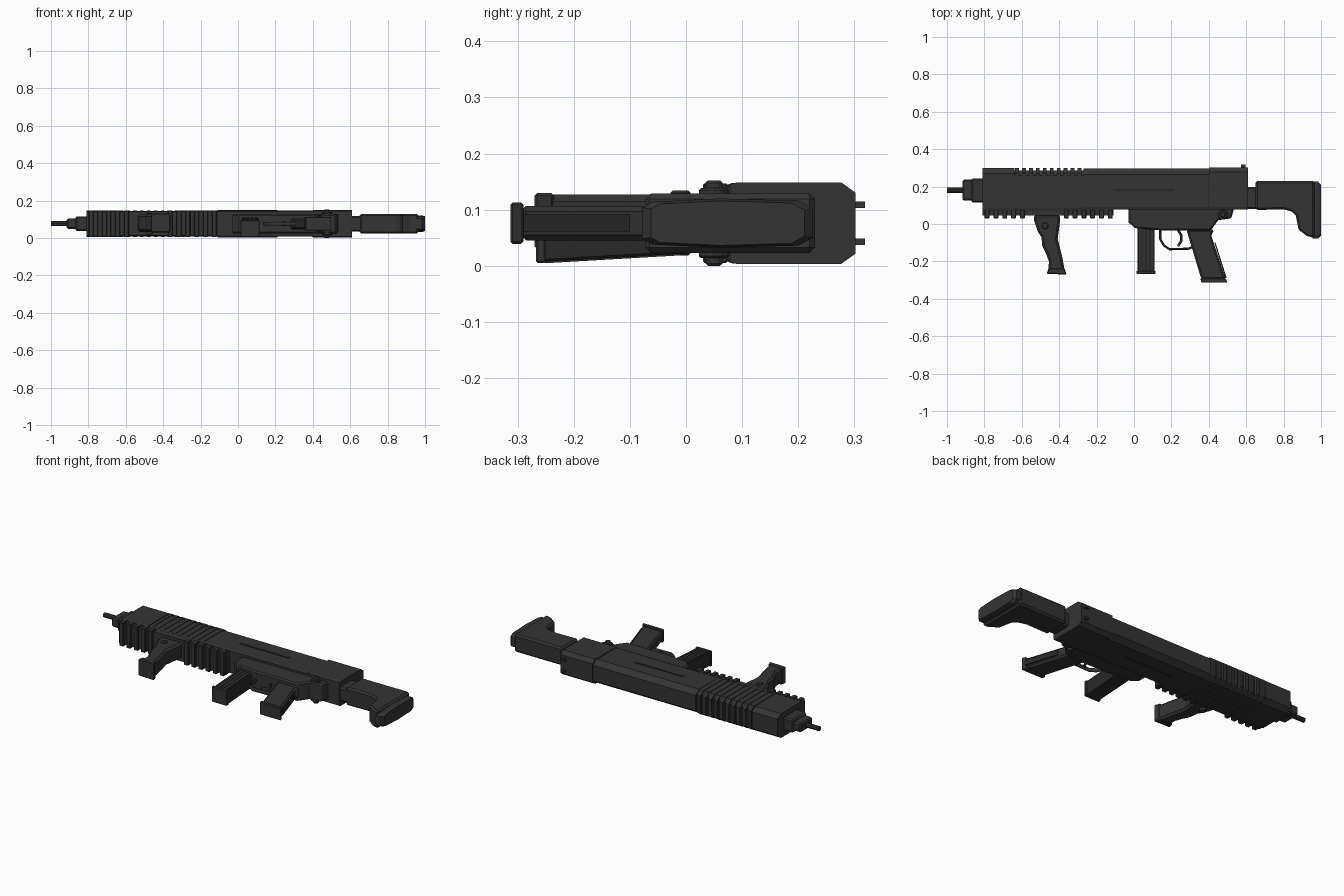
import bpy, bmesh, math
from mathutils import Matrix, Vector

if "Cube" in bpy.data.objects:
    bpy.data.objects.remove(bpy.data.objects["Cube"], do_unlink=True)

MID = 0.076  # mid plane of the thickness


def material(name, value):
    m = bpy.data.materials.new(name)
    m.use_nodes = True
    col = (value, value, value, 1)
    m.diffuse_color = col
    bsdf = m.node_tree.nodes["Principled BSDF"]
    bsdf.inputs["Base Color"].default_value = col
    bsdf.inputs["Roughness"].default_value = 0.7
    return m


grey = material("dark grey", 0.034)
black = material("near black", 0.022)


def finish(name, bm, mat, bevel=0):
    bmesh.ops.recalc_face_normals(bm, faces=bm.faces)
    me = bpy.data.meshes.new(name)
    bm.to_mesh(me)
    bm.free()
    me.materials.append(mat)
    ob = bpy.data.objects.new(name, me)
    bpy.context.collection.objects.link(ob)
    if bevel:
        b = ob.modifiers.new("bevel", "BEVEL")
        b.width = bevel
        b.segments = 1
        b.limit_method = "ANGLE"
        b.angle_limit = math.radians(50)
    return ob


def extrude(name, points, vec, mat=grey, bevel=0):
    bm = bmesh.new()
    face = bm.faces.new([bm.verts.new(p) for p in points])
    res = bmesh.ops.extrude_face_region(bm, geom=[face])
    moved = [g for g in res["geom"] if isinstance(g, bmesh.types.BMVert)]
    bmesh.ops.translate(bm, verts=moved, vec=vec)
    return finish(name, bm, mat, bevel)


def slab(name, outline, width, mat=grey, bevel=0, mid=MID):
    """Side outline in x and y, given a thickness in z."""
    pts = [(x, y, mid - width / 2) for x, y in outline]
    return extrude(name, pts, (0, 0, width), mat, bevel)


def box(name, x0, x1, y0, y1, width, mat=grey, bevel=0, mid=MID):
    return slab(name, [(x0, y0), (x1, y0), (x1, y1), (x0, y1)], width, mat, bevel, mid)


def tube_section(name, x0, x1, y0, y1, width, cut, mat=grey):
    """Housing section along x with chamfered upper corners."""
    h = width / 2
    half = [(y0, h - 0.004), (y0 + 0.012, h), (y1 - cut * 1.4, h), (y1, h - cut)]
    ring = half + [(y, -z) for y, z in reversed(half)]
    return extrude(name, [(x0, y, MID + z) for y, z in ring], (x1 - x0, 0, 0), mat)


def cylinder(name, x, y, radius, depth, sides=12, mat=grey):
    bm = bmesh.new()
    bmesh.ops.create_cone(bm, cap_ends=True, segments=sides, radius1=radius, radius2=radius,
                          depth=depth, matrix=Matrix.Translation((x, y, MID)))
    return finish(name, bm, mat, 0.004)


# Main housing
tube_section("front_housing", -0.81, -0.64, 0.07, 0.30, 0.143, 0.022)
tube_section("ribbed_housing", -0.64, -0.27, 0.07, 0.285, 0.136, 0.018)
tube_section("receiver", -0.27, 0.40, 0.078, 0.298, 0.139, 0.024)
tube_section("rear_receiver", 0.40, 0.61, 0.078, 0.302, 0.145, 0.018)

# Cooling ribs wrapped around the housing
for i in range(10):
    x = -0.625 + i * 0.037
    tube_section(f"housing_rib_{i + 1}", x - 0.01, x + 0.01, 0.075, 0.30, 0.142, 0.020)

# Lower rail with teeth, left open around the fore grip
box("lower_rail", -0.81, -0.11, 0.045, 0.08, 0.128)
for i in range(15):
    x = -0.785 + i * 0.047
    if x < -0.55 or x > -0.39:
        box(f"rail_tooth_{i + 1}", x - 0.013, x + 0.013, 0.03, 0.074, 0.142, bevel=0.003)

# Side slots and ejection cover
for side in (-1, 1):
    z = MID + side * 0.0695
    box("side_slot", -0.11, 0.21, 0.173, 0.186, 0.006, black, mid=z)
    box("sight_post", 0.572, 0.595, 0.295, 0.319, 0.012, mid=MID + side * 0.033)
    box("side_seam", 0.396, 0.401, 0.085, 0.26, 0.005, black, mid=z)

# Barrel and muzzle collars
box("muzzle_collar", -0.87, -0.80, 0.115, 0.243, 0.078, bevel=0.008)
box("muzzle_block", -0.917, -0.86, 0.125, 0.237, 0.054, bevel=0.008)
bm = bmesh.new()
bmesh.ops.create_cone(bm, cap_ends=True, segments=10, radius1=0.014, radius2=0.014, depth=0.12,
                      matrix=Matrix.Translation((-0.94, 0.181, MID)) @ Matrix.Rotation(math.pi / 2, 4, "Y"))
finish("barrel", bm, grey)

# Lower receiver
slab("lower_receiver", [(-0.03, 0.10), (-0.03, 0.01), (0.005, -0.022), (0.15, -0.035), (0.41, -0.036),
                        (0.45, 0.02), (0.52, 0.03), (0.54, 0.10)], 0.106, bevel=0.008)
cylinder("receiver_pin", 0.475, 0.05, 0.027, 0.125)
cylinder("receiver_pin_cap", 0.475, 0.05, 0.015, 0.152)

# Magazine, leaning slightly to one side
def lean(ob):
    for v in ob.data.vertices:
        v.co.z += 0.058 * (v.co.y + 0.02)


lean(box("magazine", 0.02, 0.11, -0.262, 0.02, 0.086, black, 0.004, mid=0.064))
lean(box("magazine_base", 0.014, 0.114, -0.267, -0.25, 0.09, bevel=0.003, mid=0.064))
for i in range(4):
    x = 0.033 + i * 0.021
    lean(box(f"magazine_rib_{i + 1}", x - 0.005, x + 0.005, -0.252, -0.01, 0.092, mid=0.064))

# Trigger guard and trigger
def rod(name, points, radius):
    cu = bpy.data.curves.new(name, "CURVE")
    cu.dimensions = "3D"
    cu.bevel_depth = radius
    cu.bevel_resolution = 1
    sp = cu.splines.new("POLY")
    sp.points.add(len(points) - 1)
    for p, (x, y) in zip(sp.points, points):
        p.co = (x, y, MID, 1)
    cu.materials.append(grey)
    ob = bpy.data.objects.new(name, cu)
    bpy.context.collection.objects.link(ob)
    ob.scale.z = 2
    ob.location.z = -MID


rod("trigger_guard", [(0.14, -0.03), (0.14, -0.08), (0.16, -0.115), (0.19, -0.135),
                      (0.29, -0.132), (0.32, -0.12)], 0.006)
rod("trigger", [(0.235, -0.03), (0.252, -0.06), (0.254, -0.09), (0.235, -0.118)], 0.007)

# Rear grip with a flared foot
slab("rear_grip", [(0.28, -0.03), (0.43, -0.03), (0.413, -0.06), (0.49, -0.295), (0.36, -0.295)],
     0.062, bevel=0.01)
slab("grip_foot", [(0.355, -0.29), (0.49, -0.29), (0.50, -0.313), (0.36, -0.313)], 0.074, bevel=0.004)
slab("grip_back_strip", [(0.43, -0.10), (0.436, -0.10), (0.496, -0.29), (0.488, -0.29)], 0.03, black)

# Fore grip
slab("fore_grip", [(-0.535, 0.05), (-0.535, 0.02), (-0.515, -0.04), (-0.495, -0.07), (-0.49, -0.12),
                   (-0.47, -0.16), (-0.455, -0.20), (-0.458, -0.25), (-0.37, -0.25), (-0.383, -0.18),
                   (-0.408, -0.08), (-0.395, 0.02), (-0.395, 0.05)], 0.094, bevel=0.012, mid=0.08)
slab("fore_grip_foot", [(-0.457, -0.235), (-0.372, -0.235), (-0.36, -0.27), (-0.467, -0.267)],
     0.10, bevel=0.005, mid=0.08)
cylinder("fore_grip_pin", -0.475, -0.01, 0.018, 0.116)

# Shoulder stock
box("stock_neck", 0.60, 0.67, 0.08, 0.197, 0.082, bevel=0.008)
slab("stock", [(0.65, 0.075), (0.65, 0.23), (0.965, 0.23), (0.965, -0.075), (0.925, -0.065),
               (0.88, -0.03), (0.865, 0.045), (0.845, 0.066), (0.80, 0.078)], 0.106, bevel=0.01)

# Butt pad tapering towards the rear
bm = bmesh.new()
outline = [(-0.078, 0.028), (-0.06, 0.038), (0.06, 0.044), (0.20, 0.04), (0.226, 0.026)]
ring = outline + [(y, -z) for y, z in reversed(outline)]
front = bm.faces.new([bm.verts.new((0.955, y, MID + z)) for y, z in ring])
for x, shrink in ((0.985, 1.0), (1.0, 0.9)):
    geom = bmesh.ops.extrude_face_region(bm, geom=[front])["geom"]
    front = next(g for g in geom if isinstance(g, bmesh.types.BMFace))
    centre = Vector((0, 0.074, MID))
    for v in front.verts:
        v.co.x = x
        v.co.y = centre.y + (v.co.y - centre.y) * shrink
        v.co.z = centre.z + (v.co.z - centre.z) * shrink
finish("butt_pad", bm, grey)
